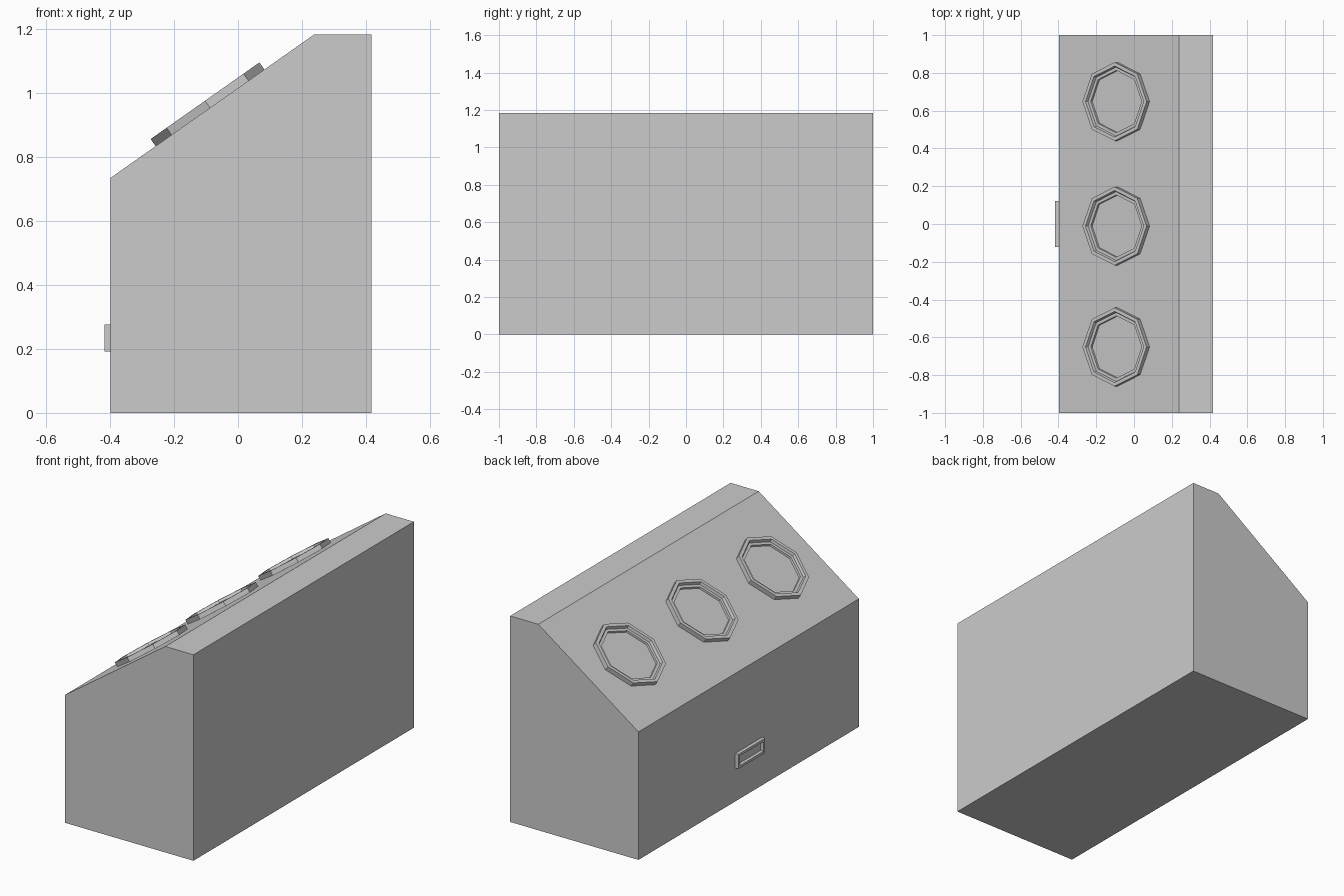
import bpy, bmesh
from math import cos, sin, pi, atan2
from mathutils import Vector, Matrix

if "Cube" in bpy.data.objects:
    bpy.data.objects.remove(bpy.data.objects["Cube"])


def make_object(name, bm):
    bmesh.ops.recalc_face_normals(bm, faces=bm.faces)
    mesh = bpy.data.meshes.new(name)
    bm.to_mesh(mesh)
    bm.free()
    ob = bpy.data.objects.new(name, mesh)
    bpy.context.collection.objects.link(ob)
    return ob


def bridge_loops(name, loops, cap_last=False):
    """Join successive closed loops of points with quads."""
    bm = bmesh.new()
    rows = [[bm.verts.new(p) for p in loop] for loop in loops]
    n = len(rows[0])
    for a, b in zip(rows, rows[1:]):
        for i in range(n):
            j = (i + 1) % n
            bm.faces.new((a[i], a[j], b[j], b[i]))
    if cap_last:
        bm.faces.new(rows[-1])
    return make_object(name, bm)


# Cabinet: side profile extruded along y
profile = [(-0.398, 0), (0.417, 0), (0.417, 1.183), (0.238, 1.183), (-0.398, 0.735)]
bm = bmesh.new()
face = bm.faces.new([bm.verts.new((x, -1, z)) for x, z in profile])
ext = bmesh.ops.extrude_face_region(bm, geom=[face], use_keep_orig=True)
bmesh.ops.translate(bm, vec=(0, 2, 0),
                    verts=[v for v in ext["geom"] if isinstance(v, bmesh.types.BMVert)])
make_object("cabinet", bm)

# Octagonal stepped rings on the sloping panel
slope = atan2(1.183 - 0.735, 0.238 + 0.398)
cx = -0.0875
cz = 0.735 + (cx + 0.398) * (1.183 - 0.735) / (0.238 + 0.398)
section = [(0.208, 0), (0.208, 0.027), (0.188, 0.027),
           (0.182, 0.012), (0.165, 0.012), (0.163, 0.001)]
for name, y in (("near", -0.651), ("middle", -0.011), ("far", 0.648)):
    loops = [[(r * cos(k * pi / 4), r * sin(k * pi / 4), h) for k in range(8)]
             for r, h in section]
    ring = bridge_loops("panel_ring_" + name, loops, cap_last=True)
    ring.data.transform(Matrix.Translation((cx, y, cz)) @ Matrix.Rotation(-slope, 4, 'Y'))

# Rectangular label frame on the lower face
def rect(x, hy, hz):
    return [(x, s * hy, 0.234 + t * hz) for s, t in ((-1, -1), (1, -1), (1, 1), (-1, 1))]

bridge_loops("label_frame", [rect(-0.398, 0.122, 0.042), rect(-0.418, 0.122, 0.042),
                             rect(-0.418, 0.106, 0.028), rect(-0.399, 0.106, 0.028)],
             cap_last=True)
